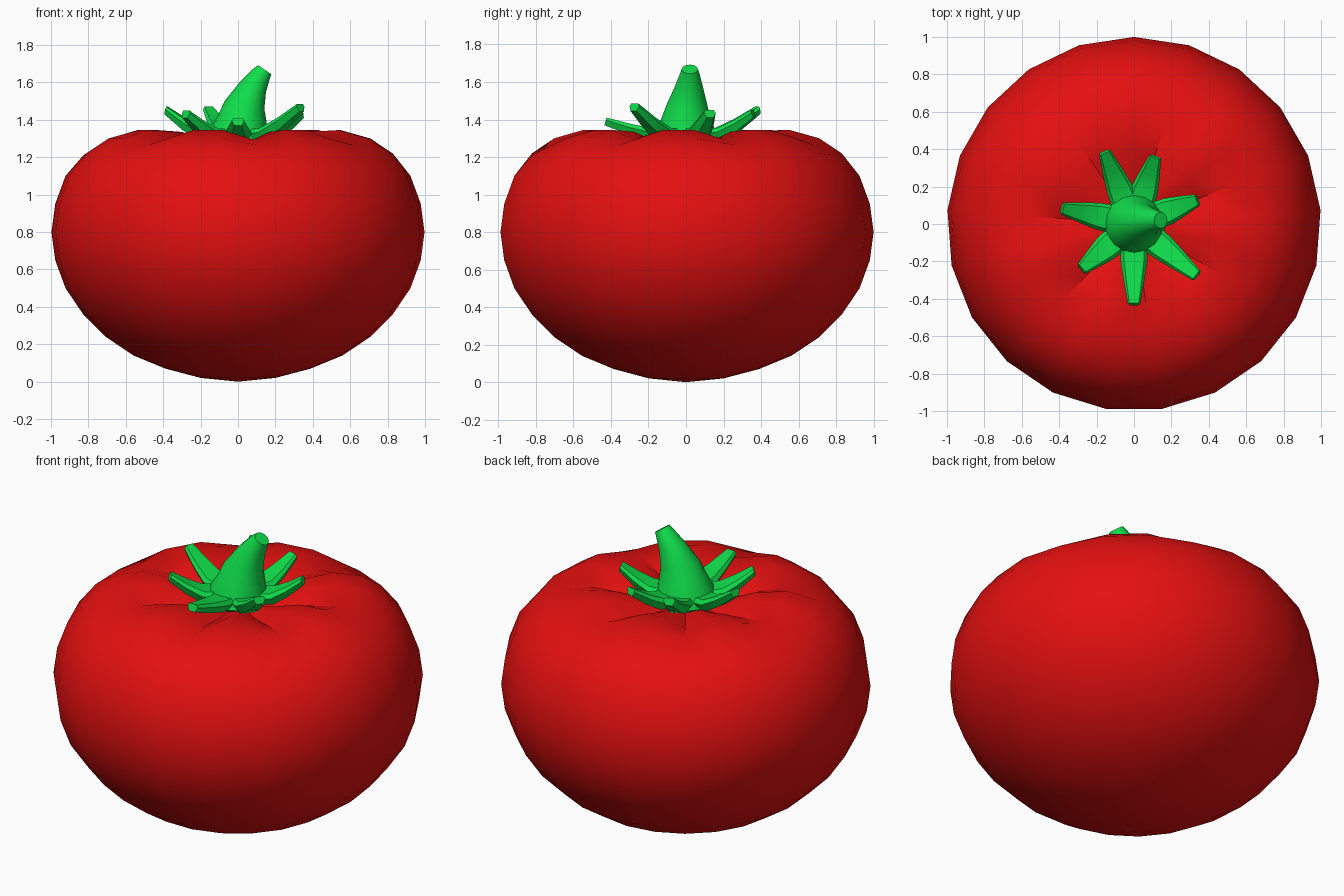
import bpy, bmesh, math
from mathutils import Vector

if "Cube" in bpy.data.objects:
    bpy.data.objects.remove(bpy.data.objects["Cube"])


def material(name, rgb):
    m = bpy.data.materials.new(name)
    m.diffuse_color = (*rgb, 1)
    m.use_nodes = True
    m.node_tree.nodes["Principled BSDF"].inputs["Base Color"].default_value = m.diffuse_color
    return m


RED = material("tomato red", (0.78, 0.005, 0.005))
GREEN = material("leaf green", (0.005, 0.72, 0.07))


def loft(bm, rings, cap_start=True, cap_end=True):
    """Skin a list of closed rings of points."""
    vs = [[bm.verts.new(p) for p in ring] for ring in rings]
    n = len(vs[0])
    for a, b in zip(vs, vs[1:]):
        for i in range(n):
            j = (i + 1) % n
            bm.faces.new((a[i], a[j], b[j], b[i]))
    if cap_start:
        bm.faces.new(vs[0][::-1])
    if cap_end:
        bm.faces.new(vs[-1])
    return vs


def finish(bm, name, mat, angle):
    bmesh.ops.recalc_face_normals(bm, faces=bm.faces)
    me = bpy.data.meshes.new(name)
    bm.to_mesh(me)
    bm.free()
    me.materials.append(mat)
    ob = bpy.data.objects.new(name, me)
    bpy.context.collection.objects.link(ob)
    bpy.ops.object.select_all(action='DESELECT')
    ob.select_set(True)
    bpy.context.view_layer.objects.active = ob
    bpy.ops.object.shade_smooth_by_angle(angle=math.radians(angle))
    return ob


# Fruit: 21-sided revolve (radius, height, groove depth), every third column sinks into a groove
PROFILE = [(0.20, 0.02, 0), (0.39, 0.07, 0), (0.56, 0.14, 0), (0.71, 0.24, 0),
           (0.83, 0.36, 0), (0.925, 0.50, 0), (0.98, 0.65, 0), (1.0, 0.80, 0),
           (0.98, 0.95, 0), (0.925, 1.10, 0), (0.83, 1.22, 0.01), (0.71, 1.30, 0.035),
           (0.55, 1.345, 0.05), (0.38, 1.335, 0.055), (0.22, 1.285, 0.03)]
bm = bmesh.new()
rings = []
for r, z, d in PROFILE:
    ring = []
    for k in range(21):
        a = math.pi / 2 + math.tau * k / 21
        ring.append((r * math.cos(a), r * math.sin(a), z - (d if k % 3 == 2 else 0)))
    rings.append(ring)
vs = loft(bm, rings, False, False)
for ring, z in ((vs[0], 0.0), (vs[-1], 1.25)):
    pole = bm.verts.new((0, 0, z))
    for i in range(21):
        bm.faces.new((ring[i], ring[(i + 1) % 21], pole))
finish(bm, "fruit", RED, 40)

# Stem: tapered tube leaning to +x with a slanted cut top (x, y, z, radius, tilt)
STEM = [(0, 0, 1.30, 0.165, 0), (0.0, 0, 1.345, 0.155, 0), (0.022, 0, 1.41, 0.13, 0.1),
        (0.035, 0.005, 1.48, 0.108, 0.2), (0.08, 0.015, 1.575, 0.075, 0.4),
        (0.125, 0.02, 1.645, 0.052, 0.55), (0.143, 0.02, 1.668, 0.043, 0.6)]
bm = bmesh.new()
rings = []
for x, y, z, r, t in STEM:
    rings.append([(x + r * math.cos(a) * math.cos(t), y + r * math.sin(a),
                   z - r * math.cos(a) * math.sin(t))
                  for a in (math.tau * i / 16 for i in range(16))])
loft(bm, rings)
finish(bm, "stem", GREEN, 40)

# Calyx: small hub and seven upturned leaves (tip x, y, z)
bm = bmesh.new()
loft(bm, [[(r * math.cos(math.tau * i / 14), r * math.sin(math.tau * i / 14), z)
           for i in range(14)] for r, z in ((0.12, 1.25), (0.17, 1.285), (0.15, 1.345))])
TIPS = [(-0.16, 0.39, 1.47), (0.115, 0.365, 1.45), (0.345, 0.13, 1.45),
        (0.34, -0.28, 1.485), (0, -0.435, 1.41), (-0.285, -0.245, 1.45),
        (-0.39, 0.085, 1.47)]
for x, y, z in TIPS:
    out = Vector((x, y, 0))
    length = out.length
    out.normalize()
    side = Vector((-out.y, out.x, 0))
    # sections: distance, top height, half width, thickness
    sections = [(0.08, 1.345, 0.075, 0.07),
                (0.19, 1.355, 0.072, 0.065),
                (0.19 + 0.45 * (length - 0.19), 1.355 + 0.42 * (z - 1.355), 0.055, 0.055),
                (length - 0.012, z, 0.033, 0.04)]
    rings = []
    for d, top, w, t in sections:
        c = out * d
        rings.append([c + side * s * w + Vector((0, 0, top - h * t)) + out * (0.3 * h * t)
                      for s, h in ((0.75, 0), (1, 0.35), (0.6, 1),
                                   (-0.6, 1), (-1, 0.35), (-0.75, 0))])
    loft(bm, rings)
finish(bm, "calyx", GREEN, 25)
